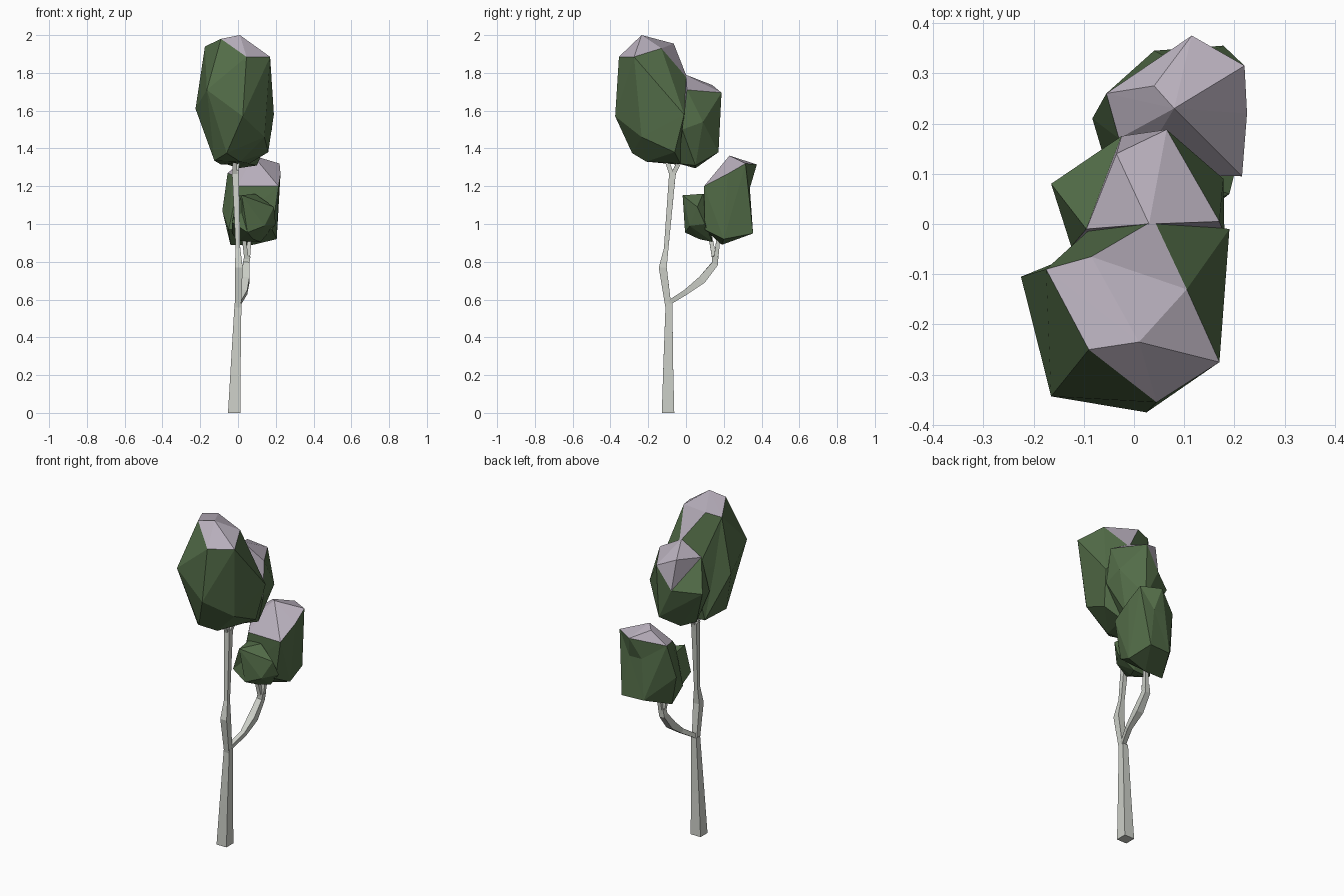
import bpy, bmesh
from mathutils import Vector


def material(name, rgb):
    m = bpy.data.materials.new(name)
    m.diffuse_color = (*rgb, 1)
    return m


LEAF = material("leaf_green", (0.088, 0.155, 0.066))
CAP = material("pale_lilac_top", (0.485, 0.435, 0.51))
BARK = material("pale_bark", (0.61, 0.63, 0.58))


def finish(name, bm, mats):
    bmesh.ops.recalc_face_normals(bm, faces=bm.faces)
    me = bpy.data.meshes.new(name)
    bm.to_mesh(me)
    bm.free()
    for m in mats:
        me.materials.append(m)
    ob = bpy.data.objects.new(name, me)
    bpy.context.collection.objects.link(ob)
    return ob


def edge_between(bm, p, q):
    """Edge whose ends sit on the two given points, if there is one."""
    p, q = Vector(p), Vector(q)
    for e in bm.edges:
        a, b = e.verts[0].co, e.verts[1].co
        if min((a - p).length + (b - q).length, (a - q).length + (b - p).length) < 0.005:
            return e


def crown(name, points, cap_z=9, steep=0.42, dents=(), flips=(), notches=()):
    """Faceted leaf clump; upward faces above cap_z get the pale cap."""
    bm = bmesh.new()
    for p in points:
        bm.verts.new(p)
    bmesh.ops.convex_hull(bm, input=bm.verts)
    loose = [v for v in bm.verts if not v.link_faces]
    bmesh.ops.delete(bm, geom=loose, context='VERTS')
    # turn chosen edges into shallow creases
    for p, q in flips:
        e = edge_between(bm, p, q)
        if e:
            bmesh.ops.rotate_edges(bm, edges=[e], use_ccw=True)
    bmesh.ops.recalc_face_normals(bm, faces=bm.faces)
    for f in bm.faces:
        f.normal_update()
        high = f.calc_center_median().z > cap_z
        f.material_index = 1 if high and f.normal.z > steep else 0
    # pull the middle of an edge inwards
    for p, q, mid in notches:
        e = edge_between(bm, p, q)
        if e:
            sides = [(f, next(v for v in f.verts if v not in e.verts))
                     for f in e.link_faces]
            new = bmesh.utils.edge_split(e, e.verts[0], 0.5)[1]
            for f, far in sides:
                bmesh.utils.face_split(f, new, far)
            new.co = mid
    # press the nearest green face in to each dent point
    for d in dents:
        d = Vector(d)
        face = min((f for f in bm.faces if f.material_index == 0),
                   key=lambda f: (f.calc_center_median() - d).length)
        bmesh.ops.poke(bm, faces=[face])["verts"][0].co = d
    return finish(name, bm, [LEAF, CAP])


def limb(name, path):
    """Square tapered limb through (x, y, z, half width) stations."""
    bm = bmesh.new()
    rings = []
    for i, (x, y, z, r) in enumerate(path):
        a, b = path[max(i - 1, 0)], path[min(i + 1, len(path) - 1)]
        d = (Vector(b[:3]) - Vector(a[:3])).normalized()
        side = Vector((0, 1, 0)).cross(d) if abs(d.y) < 0.5 else Vector((1, 0, 0))
        side = (side - d * side.dot(d)).normalized()
        up = d.cross(side)
        if i == 0 and z == 0:
            side, up = Vector((1, 0, 0)), Vector((0, 1, 0))
        rings.append([bm.verts.new(Vector((x, y, z)) + side * r * s + up * r * t)
                      for s, t in ((-1, -1), (1, -1), (1, 1), (-1, 1))])
    for lo, hi in zip(rings, rings[1:]):
        for k in range(4):
            n = (k + 1) % 4
            bm.faces.new((lo[k], lo[n], hi[n], hi[k]))
    bm.faces.new(rings[0][::-1])
    bm.faces.new(rings[-1])
    return finish(name, bm, [BARK])


# Trunk, upper stem and branch
limb("trunk", [(-0.02, -0.095, 0, 0.033), (-0.012, -0.094, 0.25, 0.026),
               (0, -0.09, 0.58, 0.018)])
limb("upper_stem", [(0, -0.093, 0.56, 0.016), (0.004, -0.123, 0.77, 0.021),
                    (0, -0.105, 0.87, 0.012), (-0.012, -0.075, 1.23, 0.017),
                    (-0.015, -0.07, 1.28, 0.018)])
limb("stem_fork_front", [(-0.015, -0.075, 1.26, 0.012), (-0.02, -0.11, 1.36, 0.011)])
limb("stem_fork_back", [(-0.01, -0.07, 1.26, 0.012), (0.0, -0.02, 1.36, 0.011)])
limb("branch", [(0.002, -0.095, 0.58, 0.012), (0.035, 0.0, 0.64, 0.014),
                (0.04, 0.085, 0.705, 0.021), (0.043, 0.153, 0.79, 0.017),
                (0.05, 0.155, 0.83, 0.016)])
limb("branch_fork_front", [(0.047, 0.153, 0.80, 0.012), (0.03, 0.13, 0.93, 0.010)])
limb("branch_fork_back", [(0.05, 0.157, 0.80, 0.012), (0.062, 0.172, 0.93, 0.010)])

# Leaf clumps
crown("main_crown", [
    (0.01, -0.235, 2.0), (-0.09, -0.25, 1.98), (-0.175, -0.09, 1.94),
    (-0.085, -0.065, 1.955), (0.105, -0.13, 1.93), (0.17, -0.275, 1.885),
    (0.045, -0.355, 1.885), (0.04, 0.008, 1.77), (-0.225, -0.105, 1.61),
    (-0.165, -0.343, 1.71), (0.025, -0.375, 1.57), (0.19, -0.01, 1.58),
    (-0.065, 0.01, 1.6), (0.14, -0.235, 1.46),
    (0.16, -0.06, 1.38), (0.01, -0.21, 1.33), (-0.125, -0.205, 1.335),
    (-0.06, -0.285, 1.375), (-0.09, -0.05, 1.315), (0.06, -0.03, 1.32)], 1.78,
    notches=[((-0.225, -0.105, 1.61), (-0.065, 0.01, 1.6), (-0.14, -0.075, 1.65))])
crown("back_crown", [
    (0.03, 0.0, 1.79), (-0.035, 0.14, 1.735), (0.065, 0.188, 1.695),
    (-0.025, 0.175, 1.56), (0.17, 0.005, 1.71), (-0.095, -0.01, 1.71),
    (-0.165, 0.08, 1.54), (-0.125, -0.045, 1.5), (0.178, 0.09, 1.54),
    (0.18, -0.02, 1.5), (0.06, 0.172, 1.38), (0.1, 0.05, 1.31),
    (0.0, 0.05, 1.295), (-0.07, 0.0, 1.32), (0.05, -0.04, 1.32)], 1.655, 0.0,
    flips=[((-0.035, 0.14, 1.735), (-0.165, 0.08, 1.54))])
crown("lower_crown", [
    (0.08, 0.23, 1.362), (-0.055, 0.26, 1.27), (0.04, 0.275, 1.345),
    (0.115, 0.375, 1.315), (0.22, 0.315, 1.32), (0.225, 0.22, 1.265),
    (0.215, 0.095, 1.2), (-0.03, 0.17, 1.26), (0.0, 0.1, 1.2),
    (-0.083, 0.21, 1.07), (0.178, 0.355, 0.95), (0.04, 0.345, 0.95),
    (0.205, 0.2, 0.92), (0.18, 0.1, 0.97), (-0.04, 0.19, 0.89),
    (-0.05, 0.1, 0.97), (0.08, 0.19, 0.89)], 1.2,
    notches=[((0.115, 0.375, 1.315), (0.178, 0.355, 0.95), (0.14, 0.338, 1.19)),
             ((0.115, 0.375, 1.315), (0.04, 0.345, 0.95), (0.06, 0.335, 1.19))])
crown("small_crown", [
    (0.08, 0.005, 1.09), (0.02, -0.018, 1.152), (0.09, 0.09, 1.16),
    (0.19, 0.06, 1.09), (0.2, 0.1, 1.0), (0.14, 0.02, 0.99),
    (0.05, -0.005, 0.955), (-0.033, 0.0, 1.01), (-0.03, 0.1, 0.95),
    (0.08, 0.07, 0.92), (0.12, 0.14, 0.905), (0.0, 0.13, 0.91),
    (0.0, 0.11, 1.15)], dents=[(0.02, 0.008, 1.06)])
